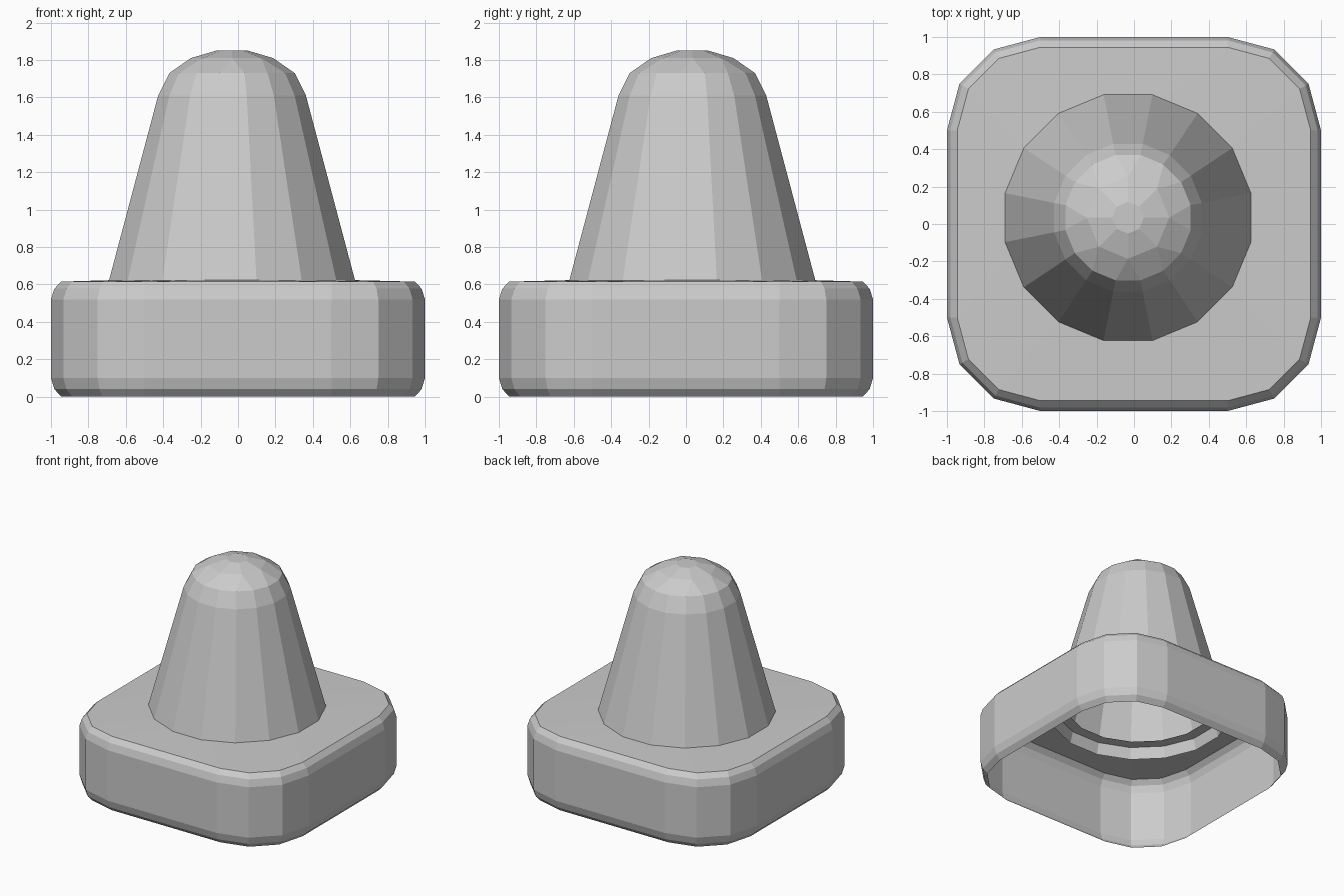
import bpy, bmesh
from math import radians, cos, sin

cube = bpy.data.objects.get("Cube")
if cube:
    bpy.data.objects.remove(cube, do_unlink=True)

grey = bpy.data.materials.new("plain grey")
grey.use_nodes = True
colour = (0.6, 0.6, 0.6, 1)
grey.diffuse_color = colour
grey.node_tree.nodes["Principled BSDF"].inputs["Base Color"].default_value = colour

CX, CY = -0.032, 0.034   # cone axis


def rounded_square(inset, z):
    """Square with four points on each rounded corner."""
    ring = []
    for quarter in range(4):
        middle = radians(45 + 90 * quarter)
        mx, my = cos(middle) * 0.5 ** 0.5, sin(middle) * 0.5 ** 0.5
        for step in range(4):
            a = radians(90 * quarter + 30 * step)
            r = 0.5 - inset
            ring.append((mx + r * cos(a), my + r * sin(a), z))
    return ring


def circle(apothem, z):
    """Sixteen-sided ring with flats facing the axes."""
    r = apothem / cos(radians(11.25))
    angles = [radians(11.25 + 22.5 * i) for i in range(16)]
    return [(CX + r * cos(a), CY + r * sin(a), z) for a in angles]


def octagon(r, z):
    """Sixteen points paired into eight corners, which the loft merges."""
    angles = [radians(45 * ((i + 1) // 2)) for i in range(16)]
    return [(CX + r * cos(a), CY + r * sin(a), z) for a in angles]


def loft(name, rings, cap_top=False):
    """Skin sixteen-point rings into a thin shell."""
    bm = bmesh.new()
    loops = [[bm.verts.new(p) for p in ring] for ring in rings]
    for low, high in zip(loops, loops[1:]):
        for i in range(16):
            j = (i + 1) % 16
            bm.faces.new((low[i], low[j], high[j], high[i]))
    if cap_top:
        bm.faces.new(loops[-1])
    bmesh.ops.remove_doubles(bm, verts=bm.verts, dist=0.0001)
    mesh = bpy.data.meshes.new(name)
    bm.to_mesh(mesh)
    bm.free()
    mesh.materials.append(grey)
    obj = bpy.data.objects.new(name, mesh)
    bpy.context.collection.objects.link(obj)


# Thin base shell, open below, its top plate running in to a round hole
outline = [(0.055, 0), (0.018, 0.04), (0, 0.10), (0, 0.52), (0.018, 0.577), (0.055, 0.615)]
loft("base_shell", [rounded_square(*p) for p in outline] + [circle(0.57, 0.625)])

# Thin cone whose skirt passes down through the plate, with a faceted domed tip
cone = [(0.682, 0.53), (0.395, 1.61), (0.335, 1.73)]
tip = [(0.22, 1.81), (0.085, 1.85)]
loft("domed_cone", [circle(*p) for p in cone] + [octagon(*p) for p in tip], cap_top=True)
